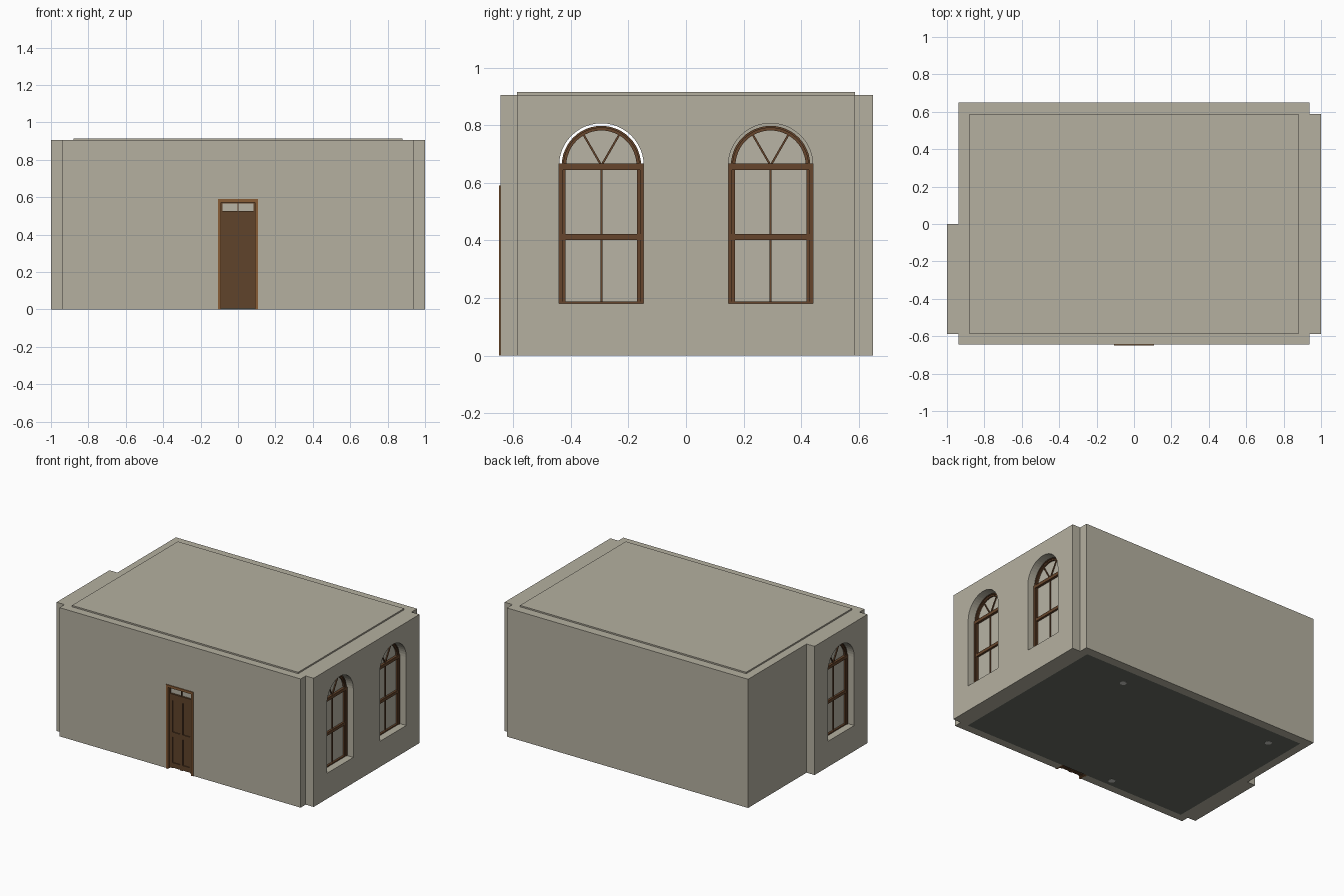
import bpy, bmesh
from math import sin, cos, pi, radians
from mathutils import Matrix, Vector

if "Cube" in bpy.data.objects:
    bpy.data.objects.remove(bpy.data.objects["Cube"], do_unlink=True)


def material(name, r, g, b):
    m = bpy.data.materials.new(name)
    m.use_nodes = True
    m.diffuse_color = (r, g, b, 1)
    bsdf = m.node_tree.nodes["Principled BSDF"]
    bsdf.inputs["Base Color"].default_value = (r, g, b, 1)
    bsdf.inputs["Roughness"].default_value = 0.8
    return m


STONE = material("warm grey plaster", 0.46, 0.435, 0.352)
GLASS = material("pale pane", 0.48, 0.455, 0.375)
WINDOW = material("window brown", 0.133, 0.06, 0.025)
DOOR = material("door brown", 0.115, 0.056, 0.024)
CASING = material("casing brown", 0.25, 0.11, 0.037)
FLOOR = material("dark slate", 0.14, 0.15, 0.125)
METAL = material("pale metal", 0.6, 0.6, 0.56)


def finish(name, bm, mat):
    bmesh.ops.recalc_face_normals(bm, faces=bm.faces)
    me = bpy.data.meshes.new(name)
    bm.to_mesh(me)
    bm.free()
    ob = bpy.data.objects.new(name, me)
    bpy.context.collection.objects.link(ob)
    me.materials.append(mat)
    return ob


def box(name, x, y, z, mat):
    """Box from (min, max) pairs."""
    bm = bmesh.new()
    bmesh.ops.create_cube(bm, size=1)
    for v in bm.verts:
        v.co = Vector([(a + b) / 2 + c * abs(b - a) for (a, b), c in zip((x, y, z), v.co)])
    return finish(name, bm, mat)


def prism(name, outline, x, mat):
    """Outline in y, z pushed along x."""
    bm = bmesh.new()
    face = bm.faces.new([bm.verts.new((x[0], y, z)) for y, z in outline])
    made = bmesh.ops.extrude_face_region(bm, geom=[face])["geom"]
    bmesh.ops.translate(bm, vec=(x[1] - x[0], 0, 0),
                        verts=[v for v in made if isinstance(v, bmesh.types.BMVert)])
    return finish(name, bm, mat)


def cut(target, cutter):
    cutter.hide_render = True
    mod = target.modifiers.new("opening", "BOOLEAN")
    mod.operation = "DIFFERENCE"
    mod.solver = "EXACT"
    mod.object = cutter
    bpy.context.view_layer.objects.active = target
    bpy.ops.object.modifier_apply(modifier=mod.name)
    bpy.data.objects.remove(cutter, do_unlink=True)


def arc(cy, r, n=24):
    return [(cy + r * cos(pi * i / n), SPRING + r * sin(pi * i / n)) for i in range(n + 1)]


# Main sizes
IN_X, IN_Y = 0.88, 0.588
MID_X, TOP = 0.938, 0.905
SILL, SPRING, HALF = 0.18, 0.66, 0.147

# Walls, floor and roof
front_wall = box("front_wall", (-MID_X, MID_X), (-0.644, -IN_Y), (0, TOP), STONE)
box("back_wall", (-MID_X, MID_X), (IN_Y, 0.65), (0, TOP), STONE)
left_wall = box("left_wall", (IN_X, 1), (-IN_Y, IN_Y), (0, TOP), STONE)
right_wall = box("right_wall_thick", (-1, -IN_X), (-IN_Y, 0), (0, TOP), STONE)
box("right_wall_thin", (-MID_X, -IN_X), (0, IN_Y), (0, TOP), STONE)
box("roof_slab", (-IN_X, IN_X), (-IN_Y, IN_Y), (0.89, 0.915), STONE)
box("floor", (-IN_X, IN_X), (-IN_Y, IN_Y), (0.0, 0.012), FLOOR)


# Arched windows
def window(wall, side, cy, label):
    def span(a, b):
        return (side * a, side * b)

    def bar(part, y, z, x=(0.92, 0.95), mat=WINDOW):
        return box(f"{label}_{part}", span(*x), (cy + y[0], cy + y[1]), z, mat)

    opening = [(cy - HALF, SILL), (cy + HALF, SILL)] + arc(cy, HALF)
    cut(wall, prism("cutter", opening, span(0.8, 1.1), STONE))

    r = 0.138
    pane = [(cy - r, SILL), (cy + r, SILL)] + arc(cy, r)
    prism(f"{label}_pane", pane, span(0.932, 0.936), GLASS)
    for part, outer, inner, x in (("arch_casing", r, 0.131, (0.915, 0.953)),
                                  ("arch_sash", 0.131, 0.122, (0.92, 0.947))):
        prism(f"{label}_{part}", arc(cy, outer) + arc(cy, inner)[::-1], span(*x), WINDOW)
    for s in (-1, 1):
        bar("casing", sorted((s * HALF, s * 0.134)), (SILL, SPRING), (0.915, 0.953))
        bar("stile", sorted((s * 0.134, s * 0.124)), (SILL, SPRING), (0.92, 0.947))
        spoke = bar("spoke", (-0.0035, 0.0035), (SPRING, SPRING + 0.126), (0.925, 0.943))
        pivot = Matrix.Translation((0, cy, SPRING))
        spoke.data.transform(pivot @ Matrix.Rotation(radians(30 * s), 4, "X") @ pivot.inverted())
    bar("transom", (-HALF, HALF), (0.645, 0.667), (0.915, 0.953))
    bar("meeting_rail", (-0.134, 0.134), (0.402, 0.423))
    bar("bottom_rail", (-HALF, HALF), (SILL, 0.188))
    bar("muntin", (-0.0035, 0.0035), (SILL, 0.65), (0.925, 0.943))


window(left_wall, 1, -0.294, "left_front_window")
window(left_wall, 1, 0.294, "left_back_window")
window(right_wall, -1, -0.294, "right_front_window")

# Door opening and casing
cut(front_wall, box("cutter", (-0.1, 0.1), (-0.8, -0.4), (-0.1, 0.584), STONE))
for s in (-1, 1):
    box("door_jamb", sorted((s * 0.09, s * 0.106)), (-0.65, -0.582), (0, 0.59), CASING)
box("door_head", (-0.106, 0.106), (-0.65, -0.582), (0.573, 0.59), CASING)

# Transom light above the door
box("transom_pane", (-0.09, 0.09), (-0.622, -0.618), (0.52, 0.573), GLASS)
box("transom_rail", (-0.09, 0.09), (-0.635, -0.6), (0.513, 0.527), DOOR)
box("transom_head", (-0.09, 0.09), (-0.63, -0.61), (0.567, 0.573), DOOR)
for x in (-0.087, 0, 0.087):
    box("transom_mullion", (x - 0.003, x + 0.003), (-0.63, -0.61), (0.52, 0.573), DOOR)

# Panelled door leaf
box("door_leaf", (-0.09, 0.09), (-0.624, -0.608), (0.004, 0.513), DOOR)
for x in (-0.079, 0, 0.079):
    box("door_stile", (x - 0.011, x + 0.011), (-0.63, -0.602), (0.004, 0.513), DOOR)
for z in (0.025, 0.24, 0.496):
    box("door_rail", (-0.09, 0.09), (-0.63, -0.602), (z - 0.017, z + 0.017), DOOR)

# Small round plates set in the floor
for x, y in ((0.47, 0.455), (-0.72, 0.465), (-0.27, -0.54)):
    bm = bmesh.new()
    bmesh.ops.create_cone(bm, cap_ends=True, segments=16, radius1=0.022, radius2=0.022,
                          depth=0.014, matrix=Matrix.Translation((x, y, 0.0065)))
    finish("floor_plate", bm, METAL)
